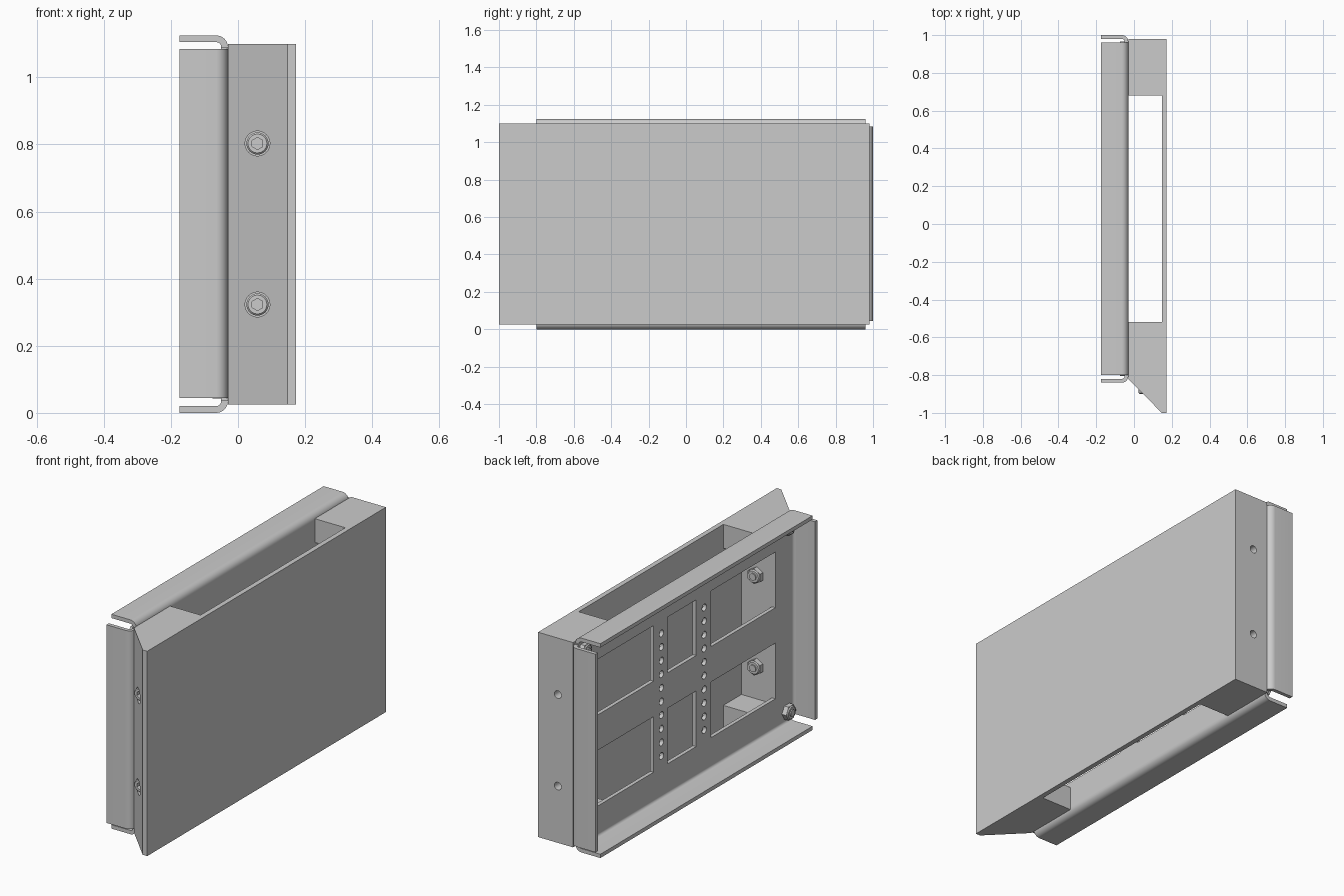
import bpy, bmesh, math
from mathutils import Vector, Matrix

if "Cube" in bpy.data.objects:
    bpy.data.objects.remove(bpy.data.objects["Cube"])

XF, XM, XI = 0.173, 0.147, -0.03      # front face, inside of front panel, sheet plane
T, R = 0.02, 0.035                    # sheet thickness, outer bend radius
ZC = 0.5625                           # middle height


def finish(name, bm):
    bmesh.ops.recalc_face_normals(bm, faces=bm.faces)
    me = bpy.data.meshes.new(name)
    bm.to_mesh(me)
    bm.free()
    ob = bpy.data.objects.new(name, me)
    bpy.context.collection.objects.link(ob)
    return ob


def activate(ob):
    bpy.ops.object.select_all(action='DESELECT')
    ob.select_set(True)
    bpy.context.view_layer.objects.active = ob


def smooth(ob):
    activate(ob)
    bpy.ops.object.shade_smooth_by_angle(angle=math.radians(35))


def extrude(name, pts, vec):
    bm = bmesh.new()
    face = bm.faces.new([bm.verts.new(p) for p in pts])
    new = bmesh.ops.extrude_face_region(bm, geom=[face], use_keep_orig=True)['geom']
    bmesh.ops.translate(bm, vec=Vector(vec), verts=[v for v in new if isinstance(v, bmesh.types.BMVert)])
    return finish(name, bm)


def box(name, x, y, z):
    pts = [(x[0], y[0], z[0]), (x[1], y[0], z[0]), (x[1], y[1], z[0]), (x[0], y[1], z[0])]
    return extrude(name, pts, (0, 0, z[1] - z[0]))


def rod(name, start, axis, length, r, sides=24, r2=None):
    """Cylinder from start along axis (a unit vector)."""
    axis = Vector(axis)
    mat = (Matrix.Translation(Vector(start) + axis * length / 2)
           @ Vector((0, 0, 1)).rotation_difference(axis).to_matrix().to_4x4())
    bm = bmesh.new()
    bmesh.ops.create_cone(bm, cap_ends=True, segments=sides, radius1=r,
                          radius2=r if r2 is None else r2, depth=length, matrix=mat)
    return finish(name, bm)


def cut(ob, cutters):
    for c in cutters:
        mod = ob.modifiers.new("cut", 'BOOLEAN')
        mod.operation, mod.solver, mod.object = 'DIFFERENCE', 'EXACT', c
        activate(ob)
        bpy.ops.object.modifier_apply(modifier=mod.name)
        bpy.data.objects.remove(c, do_unlink=True)


def join(name, parts):
    activate(parts[0])
    for p in parts:
        p.select_set(True)
    bpy.ops.object.join()
    parts[0].name = name
    smooth(parts[0])
    return parts[0]


def nut(name, start, axis):
    s, a = Vector(start), Vector(axis)
    return join(name, [rod("hex", s, a, 0.025, 0.041, 6),
                       rod("crown", s + a * 0.025, a, 0.005, 0.035, 24, 0.03),
                       rod("stud", s, a, 0.036, 0.018)])


# Door body: panel and end blocks with a bevelled leading edge
body = extrude("door_body", [(XI, -0.82, 0.025), (XM, -1, 0.025), (XF, -1, 0.025),
                             (XF, 0.98, 0.025), (XI, 0.98, 0.025)], (0, 0, 1.075))
cutters = [box("c", (-0.1, XM), (-0.52, 0.68), (-0.1, 1.3)),
           box("c", (-0.1, XM), (-0.67, 0.84), (0.15, 0.975))]
BOLT_X, BOLT_Z = 0.058, (0.323, 0.803)
for z in BOLT_Z:
    cutters += [rod("c", (BOLT_X, -1.1, z), (0, 1, 0), 0.27, 0.037, 32),
                rod("c", (BOLT_X, -0.9, z), (0, 1, 0), 0.3, 0.019),
                rod("c", (BOLT_X, 0.8, z), (0, 1, 0), 0.3, 0.02)]
cut(body, cutters)
smooth(body)

# Bolts through the bevelled block, with nuts inside
for i, z in enumerate(BOLT_Z):
    head = rod("head", (BOLT_X, -0.83, z), (0, -1, 0), 0.065, 0.033, 32)
    tip = rod("tip", (BOLT_X, -0.895, z), (0, -1, 0), 0.005, 0.033, 32, 0.028)
    socket = [rod("c", (BOLT_X, -0.95, z), (0, 1, 0), 0.09, 0.018, 6) for _ in range(2)]
    cut(head, socket[:1])
    cut(tip, socket[1:])
    shaft = rod("shaft", (BOLT_X, -0.835, z), (0, 1, 0), 0.17, 0.018)
    join(f"bolt_{i}", [head, tip, shaft])
    nut(f"bolt_nut_{i}", (BOLT_X, -0.67, z), (0, 1, 0))

# Sheet metal back plate with windows and two rows of holes
plate = box("plate", (XI - T, XI), (-0.805, 0.965), (R, 1.125 - R))
cutters = []
for y in ((-0.67, -0.137), (-0.013, 0.226), (0.34, 0.84)):
    for z in ((0.18, 0.472), (0.658, 0.95)):
        cutters.append(box("c", (-0.1, 0.05), y, z))
for y in (-0.08, 0.275):
    for k in range(10):
        cutters.append(rod("c", (-0.1, y, ZC + (k - 4.5) * 0.0715), (1, 0, 0), 0.15, 0.018, 16))
cut(plate, cutters)

# Bent flanges on the four edges
def flange(edge, sign, upright, span):
    pts = [(-0.175, 0)]
    arc = [math.radians(90 - 90 * k / 8) for k in range(9)]
    cx = XI - R
    pts += [(cx + R * math.cos(a), -R + R * math.sin(a)) for a in arc]
    pts += [(cx + (R - T) * math.cos(a), -R + (R - T) * math.sin(a)) for a in reversed(arc)]
    pts += [(-0.175, -T)]
    length = span[1] - span[0]
    if upright:
        return extrude("flange", [(x, edge + sign * d, span[0]) for x, d in pts], (0, 0, length))
    return extrude("flange", [(x, span[0], edge + sign * d) for x, d in pts], (0, length, 0))


join("back_sheet", [plate,
                    flange(1.125, 1, False, (-0.8, 0.96)), flange(0, -1, False, (-0.8, 0.96)),
                    flange(1.0, 1, True, (0.045, 1.085)), flange(-0.84, -1, True, (0.045, 1.085))])

# Nuts fixing the sheet at its corners
for y in (-0.765, 0.925):
    for z in (0.078, 1.047):
        nut("corner_nut", (XI - T, y, z), (-1, 0, 0))
